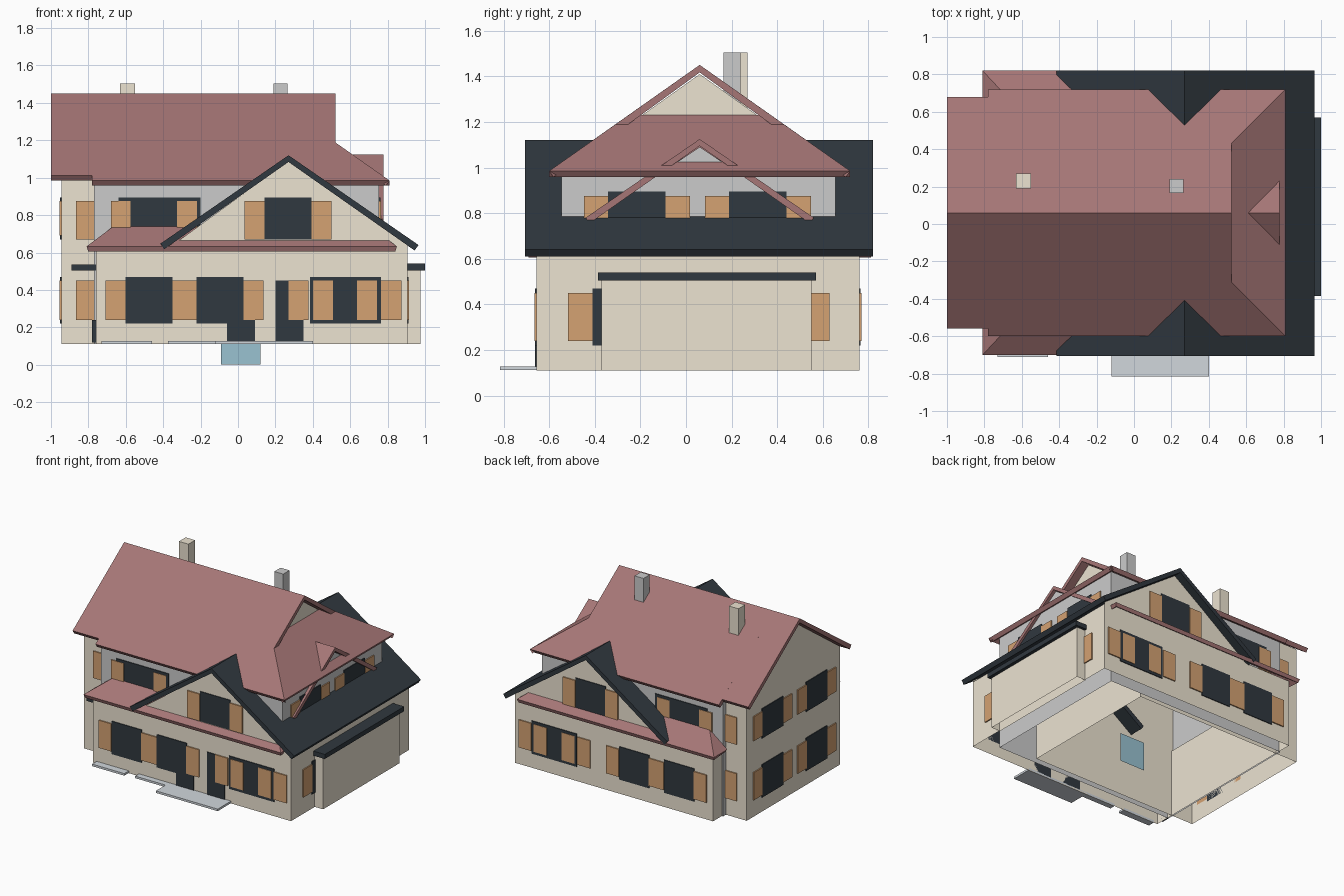
import bpy, bmesh
from mathutils import Vector

if "Cube" in bpy.data.objects:
    bpy.data.objects.remove(bpy.data.objects["Cube"])


def mat(name, r, g, b):
    m = bpy.data.materials.new(name)
    m.diffuse_color = (r, g, b, 1)
    m.use_nodes = True
    m.node_tree.nodes["Principled BSDF"].inputs["Base Color"].default_value = m.diffuse_color
    return m


PINK = mat("pink_tile", .38, .18, .18)
DARK = mat("dark_slate", .03, .04, .05)
BEIGE = mat("beige_plaster", .84, .77, .64)
WHITE = mat("white_plaster", .92, .92, .91)
WOOD = mat("shutter_wood", .66, .36, .17)
BLUE = mat("blue_panel", .32, .54, .64)
STONE = mat("step_stone", .64, .68, .72)


def make(name, verts, faces, m):
    me = bpy.data.meshes.new(name)
    me.from_pydata([Vector(v) for v in verts], [], faces)
    ob = bpy.data.objects.new(name, me)
    bpy.context.collection.objects.link(ob)
    me.materials.append(m)
    return ob


def box(name, x, y, z, m, caps=True):
    v = [(a, b, c) for c in z for a, b in
         ((x[0], y[0]), (x[1], y[0]), (x[1], y[1]), (x[0], y[1]))]
    f = [(i, (i + 1) % 4, (i + 1) % 4 + 4, i + 4) for i in range(4)]
    if caps:
        f += [(3, 2, 1, 0), (4, 5, 6, 7)]
    return make(name, v, f, m)


def sheet(name, polys, m, t=.033):
    """Roof slabs: upward facing polygons thickened downwards."""
    bm = bmesh.new()
    for p in polys:
        f = bm.faces.new([bm.verts.new(c) for c in p])
        f.normal_update()
        if f.normal.z < 0:
            f.normal_flip()
    bmesh.ops.remove_doubles(bm, verts=bm.verts, dist=1e-4)
    ob = make(name, [], [], m)
    bm.to_mesh(ob.data)
    bm.free()
    s = ob.modifiers.new("thickness", 'SOLIDIFY')
    s.thickness = t
    s.offset = -1
    return ob


def panel(name, face, w, u, z, m, d):
    """Thin panel on a wall: face is 'x' or 'y', w the wall, d the outward depth."""
    across = sorted((w, w + d))
    if face == 'y':
        return box(name, u, across, z, m)
    return box(name, across, u, z, m)


def window(face, w, out, c, z, half=.126, sh=.106, zs=None):
    """Dark window with a shutter each side."""
    panel("window", face, w, (c - half, c + half), z, DARK, out * .006)
    zs = zs or (z[0] + .02, z[1] - .02)
    for s in (-1, 1):
        u = sorted((c + s * half, c + s * (half + sh)))
        panel("shutter", face, w, u, zs, WOOD, out * .009)


CY = .06  # depth of the main ridge

# Walls: long gabled core, white storey block, wide ground floor, side wing
box("core_walls", (-.945, .46), (-.50, .62), (.11, 1.01), BEIGE, False)
for x in (-.945, .46):
    make("core_gable", [(x, -.5, 1.01), (x, .62, 1.01), (x, CY, 1.41)], [(0, 1, 2)], BEIGE)
box("upper_walls", (-.77, .755), (-.545, .655), (.11, .985), WHITE, False)
make("side_gable_wall", [(.755, -.3, .85), (.755, .42, .85), (.755, CY, 1.09)], [(0, 1, 2)], WHITE)
box("ground_walls", (-.76, .905), (-.655, .76), (.11, .625), BEIGE, False)
for y in (-.655, .76):
    make("cross_gable_wall",
         [(-.37, y, .625), (.905, y, .625), (.905, y, .64), (.27, y, 1.09)], [(0, 1, 2, 3)], BEIGE)
box("wing_walls", (.90, .975), (-.37, .55), (.11, .51), BEIGE, False)
box("wing_roof", (.90, 1.0), (-.385, .57), (.505, .54), DARK)
box("left_canopy", (-.89, -.76), (-.55, -.50), (.505, .535), DARK)

# Main roof with half hip
main, left, hip = [], [], .985
for s in (-1, 1):
    y = lambda d: CY + s * d
    main.append([(-.78, CY, 1.45), (.52, CY, 1.45), (.52, y(.37), 1.189),
                 (.81, y(.66), hip), (-.78, y(.66), hip)])
    left.append([(-1, CY, 1.45), (-.78, CY, 1.45), (-.78, y(.62), 1.013), (-1, y(.62), 1.013)])
sheet("main_roof", main, PINK)
sheet("left_roof", left, PINK)
sheet("half_hip_roof", [[(.81, -.60, hip), (.81, .72, hip), (.52, .43, 1.189), (.46, .35, 1.231),
                         (.46, -.23, 1.231), (.52, -.31, 1.189)]], PINK)

# Small gable piercing the half hip
sheet("side_gable_roof", [[(.6, CY, 1.125), (.777, CY, 1.125),
      (.777, CY + s * .5, .78), (.6, CY + s * .5, .78)] for s in (-1, 1)], PINK, .03)

# Dark cross roof: front and back gables joined by a strip along the right side
cross, E, W = [], .965, .74
slope = lambda x: 1.12 - abs(x - .27) * .69
for y0, y1 in ((-.705, -.39), (.51, .82)):
    for e in (-.415, E):
        cross.append([(.27, y0, 1.12), (.27, y1, 1.12), (e, y1, slope(e)), (e, y0, slope(e))])
cross.append([(W, -.39, slope(W)), (W, .51, slope(W)), (E, .51, slope(E)), (E, -.39, slope(E))])
sheet("cross_roof", cross, DARK, .036)

# Skirt roofs, front and back
for s in (-1, 1):
    o, i = CY + s * .76, CY + s * .60
    sheet("skirt_roof", [
        [(-.81, o, .632), (.85, o, .632), (.70, i, .745), (-.66, i, .745)],
        [(-.81, o, .632), (-.66, i, .745), (-.81, i, .632)],
        [(.85, o, .632), (.70, i, .745), (.85, i, .632)]], PINK, .03)

# Chimneys
box("chimney_left", (-.63, -.55), (.19, .27), (1.2, 1.505), BEIGE)
box("chimney_right", (.19, .265), (.165, .24), (1.2, 1.505), WHITE)

# Ground floor openings, the back repeating the front
LOW, HIGH = (.22, .47), (.67, .895)
F = -.655
for w, o in ((F, -1), (.76, 1)):
    window('y', w, o, -.476, LOW)
    window('y', w, o, -.097, LOW)
    panel("window_wide", 'y', w, (.385, .765), LOW, DARK, o * .006)
    for a in (.27, .40, .635, .765):
        panel("shutter", 'y', w, (a, a + .108), (.24, .45), WOOD, o * .009)
    window('y', w, o, .268, HIGH, zs=(.67, .875))
panel("door", 'y', F, (-.06, .09), (.125, .24), DARK, -.006)
panel("door", 'y', F, (.20, .35), (.125, .45), DARK, -.006)

# White storey front and back
for w, o in ((-.545, -1), (.655, 1)):
    panel("upper_window", 'y', w, (-.64, -.2), (.74, .895), DARK, o * .006)
    for a in (-.68, -.325):
        panel("shutter", 'y', w, (a, a + .105), (.70, .875), WOOD, o * .009)

# Right side and left end windows
for c in (-.215, .315):
    window('x', .755, 1, c, (.70, .895))
    for z in (LOW, HIGH):
        window('x', -.945, -1, c, z)
window('x', .905, 1, -.285, LOW)
panel("shutter", 'x', .905, (.52, .63), (.24, .45), WOOD, .009)

# Shutters in the corner notches
for w, o in ((-.50, -1), (.62, 1)):
    for z in ((.24, .45), (.67, .875)):
        panel("shutter", 'y', w, (-.865, -.765), z, WOOD, o * .009)
panel("side_door", 'x', -.76, (-.62, -.52), (.12, .24), DARK, -.02)

# Steps and the loose blue panel below the floor
for x, y0 in (((-.73, -.46), -.71), ((-.375, -.12), -.70), ((-.12, .40), -.815)):
    box("step", x, (y0, F), (.112, .128), STONE)
make("blue_panel", [(-.09, 0, 0), (.12, 0, 0), (.12, 0, .22), (-.09, 0, .22)], [(0, 1, 2, 3)], BLUE)
